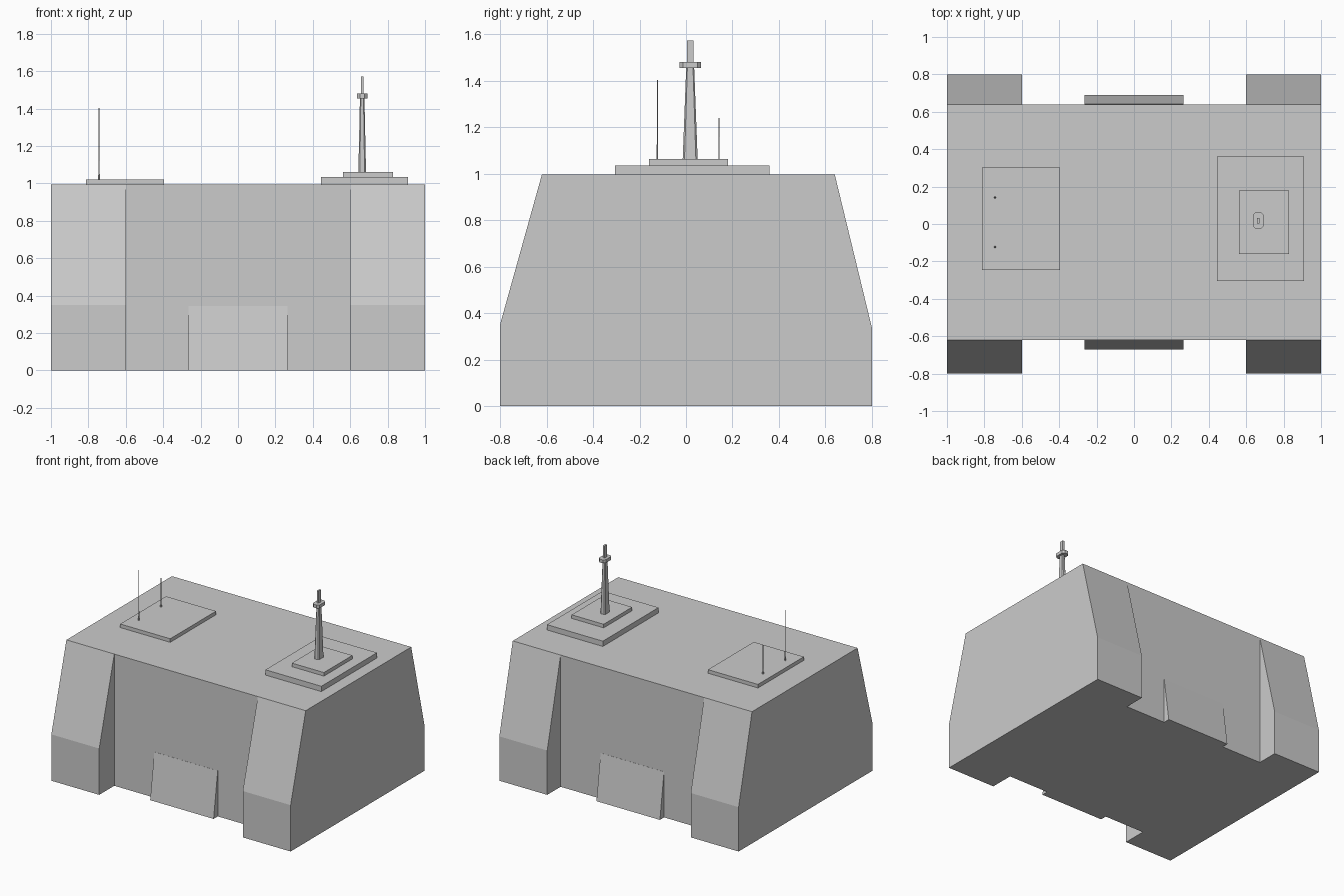
import bpy, bmesh, math

if "Cube" in bpy.data.objects:
    bpy.data.objects.remove(bpy.data.objects["Cube"])

TOP = 0.995
FRONT, BACK = -0.62, 0.64      # core walls
X_IN = 0.6                     # inner edge of the corner buttresses


def loft(name, rings):
    """Skin a stack of equal-length point rings and cap both ends."""
    bm = bmesh.new()
    vs = [[bm.verts.new(p) for p in ring] for ring in rings]
    n = len(rings[0])
    for a, b in zip(vs, vs[1:]):
        for i in range(n):
            j = (i + 1) % n
            bm.faces.new((a[i], a[j], b[j], b[i]))
    bm.faces.new(vs[0][::-1])
    bm.faces.new(vs[-1])
    bmesh.ops.remove_doubles(bm, verts=bm.verts, dist=1e-4)
    bmesh.ops.recalc_face_normals(bm, faces=bm.faces)
    me = bpy.data.meshes.new(name)
    bm.to_mesh(me)
    bm.free()
    ob = bpy.data.objects.new(name, me)
    bpy.context.collection.objects.link(ob)
    return ob


def rect(cx, cy, hx, hy, z):
    return [(cx - hx, cy - hy, z), (cx + hx, cy - hy, z),
            (cx + hx, cy + hy, z), (cx - hx, cy + hy, z)]


def octagon(cx, cy, hx, hy, z, c):
    return [(cx + x, cy + y, z) for x, y in (
        (-hx + c, -hy), (hx - c, -hy), (hx, -hy + c), (hx, hy - c),
        (hx - c, hy), (-hx + c, hy), (-hx, hy - c), (-hx, -hy + c))]


def slab(name, x0, x1, y0, y1, z0, z1):
    cx, cy, hx, hy = (x0 + x1) / 2, (y0 + y1) / 2, (x1 - x0) / 2, (y1 - y0) / 2
    return loft(name, [rect(cx, cy, hx, hy, z) for z in (z0, z1)])


# Main building: core with four buttresses that taper into the roof edge
def outline(f, b, zf, zb):
    front = [(-1, f), (-X_IN, f), (-X_IN, FRONT), (X_IN, FRONT), (X_IN, f), (1, f)]
    back = [(1, b), (X_IN, b), (X_IN, BACK), (-X_IN, BACK), (-X_IN, b), (-1, b)]
    return [(x, y, zf) for x, y in front] + [(x, y, zb) for x, y in back]


loft("building", [outline(-0.8, 0.8, 0, 0),
                  outline(-0.8, 0.8, 0.35, 0.335),
                  outline(FRONT, BACK, TOP, TOP)])

# Sloped entrance wedges, front and back
for name, wall, s in (("front_entrance", FRONT, -1), ("back_entrance", BACK, 1)):
    prof = [(wall - s * 0.005, 0), (wall + s * 0.05, 0),
            (wall + s * 0.001, 0.345), (wall - s * 0.005, 0.345)]
    loft(name, [[(x, y, z) for y, z in prof] for x in (-0.265, 0.265)])

# Roof platforms
slab("antenna_platform", -0.813, -0.395, -0.245, 0.302, TOP, 1.022)
slab("tower_platform_lower", 0.443, 0.91, -0.305, 0.36, TOP, 1.035)
slab("tower_platform_upper", 0.562, 0.83, -0.16, 0.18, 1.035, 1.062)

# Tower: tapered shaft, collar and mast
TX, TY = 0.664, 0.018
loft("tower_shaft", [octagon(TX, TY, 0.021, 0.033, 1.04, 0.008),
                     octagon(TX, TY, 0.012, 0.017, 1.46, 0.005)])
loft("tower_collar", [octagon(TX, TY, 0.028, 0.046, z, 0.015) for z in (1.455, 1.48)])
loft("tower_mast", [rect(TX, TY, 0.007, 0.014, z) for z in (1.48, 1.572)])

# Thin antennas with a thicker foot
for name, y, h in (("tall_antenna", -0.123, 1.402), ("short_antenna", 0.142, 1.24)):
    loft(name, [octagon(-0.743, y, r, r, z, r * 0.586) for r, z in (
        (0.005, 1.015), (0.005, 1.035), (0.003, 1.06), (0.002, h))])
